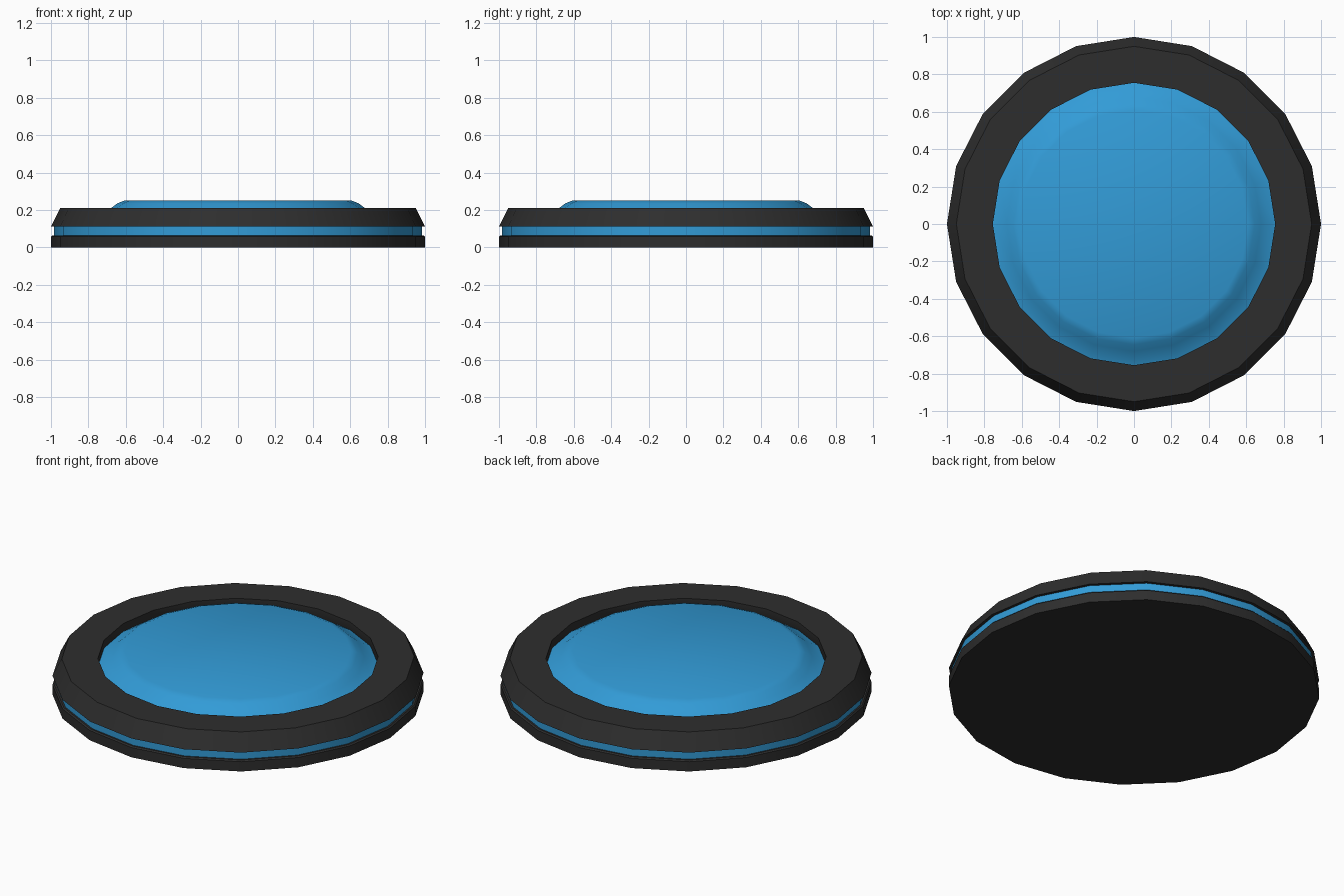
import bpy, bmesh, math

if "Cube" in bpy.data.objects:
    bpy.data.objects.remove(bpy.data.objects["Cube"])

SIDES = 20


def material(name, rgb):
    m = bpy.data.materials.new(name)
    m.diffuse_color = (*rgb, 1)
    m.use_nodes = True
    m.node_tree.nodes["Principled BSDF"].inputs["Base Color"].default_value = m.diffuse_color
    return m


def lathe(name, profile, mat, closed=False):
    """Revolve (radius, height) points; open profiles get flat end caps."""
    bm = bmesh.new()
    rings = []
    for r, z in profile:
        rings.append([bm.verts.new((r * math.cos(2 * math.pi * i / SIDES),
                                    r * math.sin(2 * math.pi * i / SIDES), z))
                      for i in range(SIDES)])
    pairs = list(zip(rings, rings[1:]))
    if closed:
        pairs.append((rings[-1], rings[0]))
    for a, b in pairs:
        for i in range(SIDES):
            j = (i + 1) % SIDES
            bm.faces.new((a[i], a[j], b[j], b[i]))
    if not closed:
        bm.faces.new(rings[0][::-1])
        bm.faces.new(rings[-1])
    bmesh.ops.recalc_face_normals(bm, faces=bm.faces)
    me = bpy.data.meshes.new(name)
    bm.to_mesh(me)
    bm.free()
    me.materials.append(mat)
    ob = bpy.data.objects.new(name, me)
    bpy.context.collection.objects.link(ob)
    bpy.ops.object.select_all(action='DESELECT')
    ob.select_set(True)
    bpy.context.view_layer.objects.active = ob
    bpy.ops.object.shade_smooth_by_angle(angle=math.radians(40))
    return ob


black = material("black", (0.027, 0.027, 0.027))
blue = material("blue", (0.032, 0.33, 0.68))

# Flat base disc with a tiny eased top edge
lathe("base_plate", [(1.0, 0), (1.0, 0.058), (0.993, 0.065)], black)

# Blue core: side band plus raised centre pad
lathe("blue_core", [(0.983, 0.065), (0.983, 0.112), (0.755, 0.165),
                    (0.68, 0.21), (0.645, 0.236), (0.61, 0.25)], blue)

# Upper collar with sloped outer wall and open centre
lathe("upper_ring", [(1.0, 0.112), (0.95, 0.212), (0.755, 0.212),
                     (0.755, 0.16), (0.775, 0.112)], black, closed=True)
